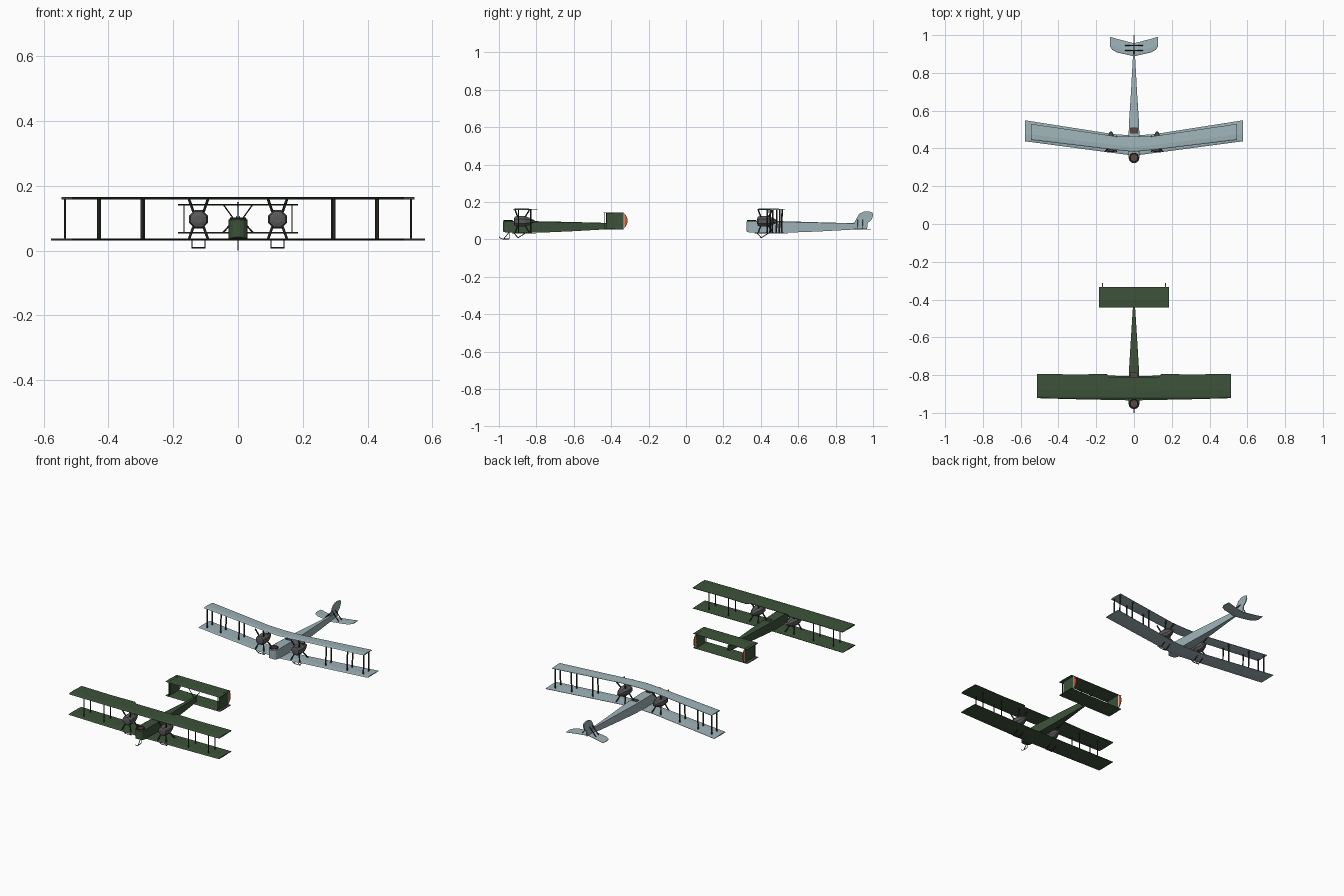
import bpy, bmesh, math
from mathutils import Vector, Matrix

if "Cube" in bpy.data.objects:
    bpy.data.objects.remove(bpy.data.objects["Cube"])


def mat(name, r, g, b):
    m = bpy.data.materials.new(name)
    m.diffuse_color = (r, g, b, 1)
    m.use_nodes = True
    m.node_tree.nodes["Principled BSDF"].inputs["Base Color"].default_value = m.diffuse_color
    return m


GREEN = mat("green", .045, .085, .042)
BLUE = mat("pale_blue", .34, .45, .48)
DARK = mat("dark_strut", .035, .035, .035)
METAL = mat("engine_grey", .1, .1, .1)
BROWN = mat("brown", .11, .065, .055)
RED = mat("red", .7, .08, .02)
WHITE = mat("white", .75, .75, .72)


def finish(name, bm, m):
    bmesh.ops.recalc_face_normals(bm, faces=bm.faces)
    me = bpy.data.meshes.new(name)
    bm.to_mesh(me)
    bm.free()
    me.materials.append(m)
    ob = bpy.data.objects.new(name, me)
    bpy.context.collection.objects.link(ob)
    return ob


def loft(name, rings, m):
    """Skin a row of equal-length point loops and cap both ends."""
    bm = bmesh.new()
    loops = [[bm.verts.new(p) for p in ring] for ring in rings]
    n = len(loops[0])
    for a, b in zip(loops, loops[1:]):
        for i in range(n):
            bm.faces.new((a[i], a[(i + 1) % n], b[(i + 1) % n], b[i]))
    bm.faces.new(loops[0])
    bm.faces.new(loops[-1])
    return finish(name, bm, m)


def wing(name, half, z, thick, m):
    """Aerofoil surface from half-span stations (x, leading y, trailing y)."""
    prof = [(0, 0), (.08, .35), (.35, .5), (1, .12), (1, -.12), (.35, -.4), (.08, -.3)]
    full = [(-x, a, b) for x, a, b in reversed(half) if x > 0] + half
    return loft(name, [[(x, a + (b - a) * u, z + v * thick) for u, v in prof]
                       for x, a, b in full], m)


def plate(name, outline, x, t, m):
    """Upright plate from a (y, z) outline."""
    return loft(name, [[(x + s * t / 2, y, z) for y, z in outline] for s in (-1, 1)], m)


def struts(name, segs, r, m=DARK, sides=6):
    """Round bars between point pairs, joined in one object."""
    bm = bmesh.new()
    for a, b in segs:
        a, b = Vector(a), Vector(b)
        d = b - a
        mx = Matrix.Translation((a + b) / 2) @ d.to_track_quat('Z', 'Y').to_matrix().to_4x4()
        bmesh.ops.create_cone(bm, cap_ends=True, segments=sides, radius1=r, radius2=r,
                              depth=d.length, matrix=mx)
    return finish(name, bm, m)


def mirrored(segs):
    return segs + [tuple((-p[0], p[1], p[2]) for p in s) for s in segs]


def fuselage(name, y0, body, m):
    """Box body with a nose rounded in plan; body rows are (y, half width, bottom, top)."""
    r, rows = .029, []
    for deg in (12, 35, 60, 90):
        t = math.radians(deg)
        rows.append((y0 + r - r * math.cos(t), r * math.sin(t),
                     .044 - .007 * math.sin(t), .095 + .004 * math.sin(t)))
    rows += body
    return loft(name, [[(-w, y, b), (w, y, b), (w, y, t - w * .15), (w * .7, y, t),
                        (-w * .7, y, t), (-w, y, t - w * .15)] for y, w, b, t in rows], m)


def cockpits(tag, body, y_nose, y_rear):
    """Open round nose position and square rear position, lined in brown."""
    bm = bmesh.new()
    bmesh.ops.create_cone(bm, cap_ends=True, segments=16, radius1=.021, radius2=.021,
                          depth=.06, matrix=Matrix.Translation((0, y_nose, .105)))
    bmesh.ops.create_cube(bm, size=1, matrix=Matrix.Translation((0, y_rear, .105))
                          @ Matrix.Diagonal((.038, .026, .06, 1)))
    cut = finish(tag + "_cockpit_cutter", bm, BROWN)
    cut.hide_render = True
    cut.hide_set(True)
    mod = body.modifiers.new("cockpits", 'BOOLEAN')
    mod.object, mod.operation, mod.solver = cut, 'DIFFERENCE', 'EXACT'
    mod.material_mode = 'TRANSFER'
    bpy.ops.mesh.primitive_torus_add(location=(0, y_nose, .1), major_radius=.023,
                                     minor_radius=.003, major_segments=16, minor_segments=6)
    ring = bpy.context.object
    ring.name = tag + "_nose_ring"
    ring.data.materials.append(DARK)


def engine(tag, s, y, zt, zb):
    """Eight-sided nacelle on splayed struts, with the wheel frame below it."""
    x, z = s * .122, .097
    prof = [(0, .013), (.004, .026), (.02, .031), (.055, .031), (.085, .02), (.11, .006)]
    loft(tag + "_nacelle", [[(x + r * math.cos(math.pi * (i + .5) / 4), y + d,
                              z + r * math.sin(math.pi * (i + .5) / 4)) for i in range(8)]
                            for d, r in prof], METAL)
    segs = []
    for k in (-1, 1):
        for y1, y2 in ((y + .02, y + .005), (y + .06, y + .085)):
            segs += [((x + k * .016, y1, z + .024), (x + k * .03, y2, zt)),
                     ((x + k * .016, y1, z - .024), (x + k * .03, y2, zb))]
    struts(tag + "_engine_struts", segs, .004)
    # wheel frame: a V each side, joined by the axle
    gear = [((x - .02, y + .022, .009), (x + .02, y + .022, .009))]
    for k in (-.02, .02):
        gear += [((x + k, y + .022, .009), (x + k, y + d, zb)) for d in (0, .062)]
    struts(tag + "_wheel_frame", gear, .0022)


ZU, ZL = .161, .034

# ---- Green aircraft: straight wings, box tail ----
body = fuselage("green_fuselage", -.98, [(-.90, .03, .036, .1), (-.78, .027, .036, .097),
                                         (-.6, .016, .044, .093), (-.41, .004, .055, .088)], GREEN)
cockpits("green", body, -.951, -.803)
wing("green_upper_wing", [(0, -.925, -.81), (.13, -.925, -.81), (.145, -.925, -.793),
                          (.3, -.924, -.797), (.5, -.922, -.793), (.513, -.92, -.795)], ZU, .009, GREEN)
wing("green_lower_wing", [(0, -.934, -.805), (.3, -.928, -.8), (.513, -.922, -.797)], ZL, .007, GREEN)
for side, s in (("left", -1), ("right", 1)):
    engine("green_" + side, s, -.92, ZU, ZL)
struts("green_wing_struts", mirrored([((x, y, ZL), (x, y, ZU)) for x in (.29, .425)
                                      for y in (-.895, -.83)]), .003)
# nose skid
skid = [(0, -1, .014), (0, -.99, .005), (0, -.975, .002), (0, -.945, .003)]
struts("green_nose_skid", list(zip(skid, skid[1:])) + [((0, -.975, .002), (0, -.945, .04)),
       ((0, -.945, .003), (0, -.945, .04))], .002)
# box tail
for nm, z in (("upper", .142), ("lower", .055)):
    wing("green_%s_tailplane" % nm, [(0, -.443, -.333), (.185, -.443, -.333)], z, .006, GREEN)
struts("green_tail_struts", mirrored([((.004, y, .085), (.045, y, .142)) for y in (-.425,)]
       + [((.167, -.435, .055), (.167, -.435, .142))]), .002)
for side, s in (("left", -1), ("right", 1)):
    x = s * .167
    plate("green_%s_fin" % side, [(-.425, .055), (-.335, .055), (-.335, .145), (-.425, .145)],
          x, .004, GREEN)
    plate("green_%s_rudder_white" % side, [(-.337, .056), (-.329, .062), (-.329, .138), (-.337, .144)],
          x, .004, WHITE)
    plate("green_%s_rudder_red" % side, [(-.329, .062), (-.32, .073), (-.313, .09), (-.313, .11),
          (-.32, .127), (-.329, .138)], x, .004, RED)

# ---- Pale blue aircraft: swept wings, single fin ----
body = fuselage("blue_fuselage", .322, [(.40, .03, .036, .1), (.53, .027, .036, .097),
                                        (.7, .016, .042, .092), (.92, .004, .054, .086)], BLUE)
cockpits("blue", body, .351, .495)
wing("blue_upper_wing", [(0, .382, .462), (.11, .393, .466), (.545, .445, .53)], ZU, .009, BLUE)
wing("blue_lower_wing", [(0, .362, .468), (.11, .376, .476), (.577, .438, .549)], ZL, .007, BLUE)
for side, s in (("left", -1), ("right", 1)):
    engine("blue_" + side, s, .38, ZU, ZL)
struts("blue_wing_struts", mirrored([((x, .38 + .118 * x + d, ZL), (x, .383 + .118 * x + d, ZU))
                                     for x in (.297, .432, .534) for d in (.018, .068)]), .0042)
# tail
wing("blue_tailplane", [(0, .888, .957), (.09, .908, .98), (.115, .922, .988), (.127, .94, .99)],
     .055, .005, BLUE)
plate("blue_fin", [(.87, .084), (.9, .09), (.913, .115), (.927, .138), (.95, .148), (.975, .15),
                   (.998, .144), (1, .125), (.99, .103), (.972, .088), (.968, .055), (.9, .055)],
      0, .006, BLUE)
struts("blue_tail_struts", mirrored([((.047, y, .055), (.002, y, .105)) for y in (.918, .945)]), .0025)
